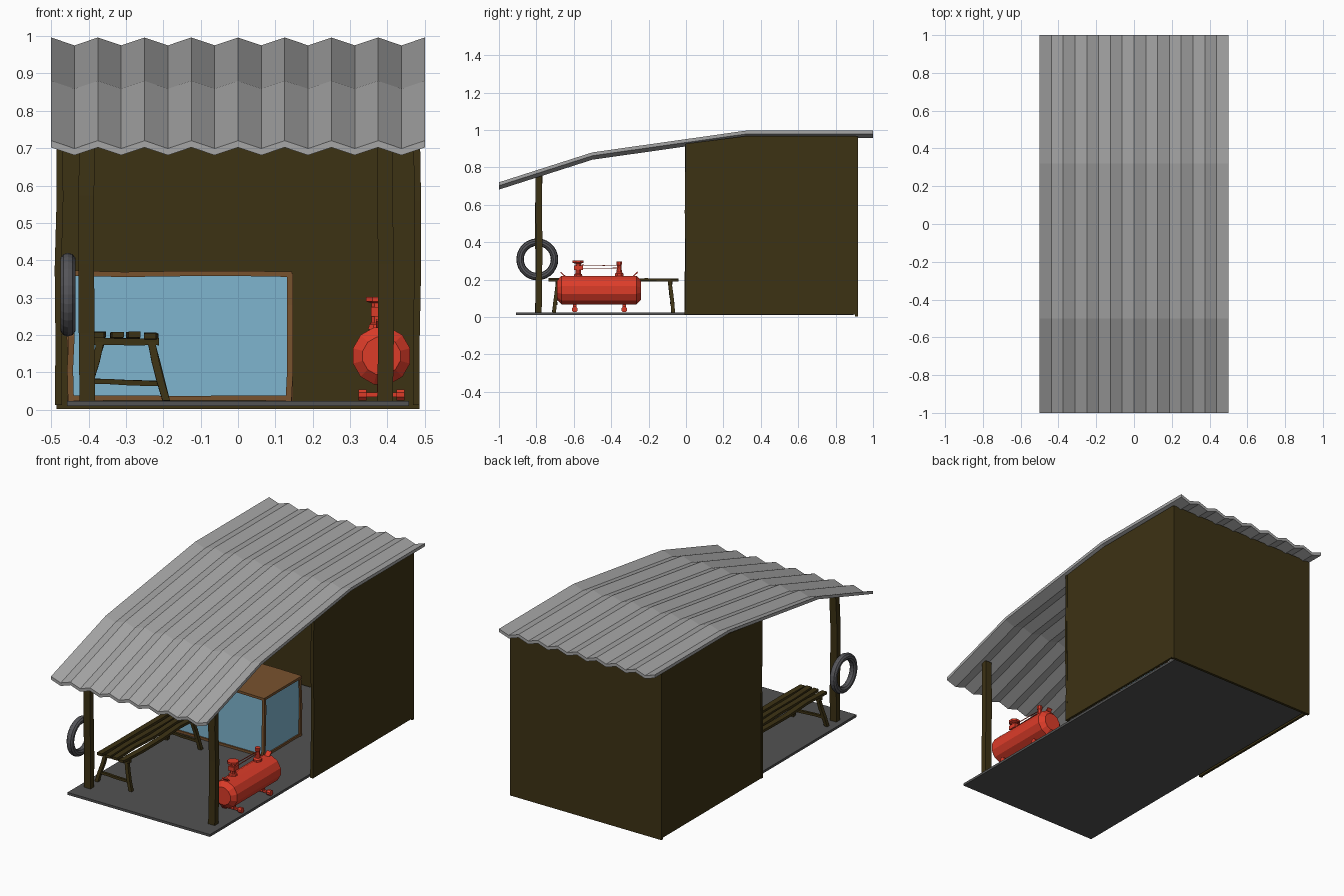
import bpy, bmesh, math, random
from mathutils import Vector, Matrix

if "Cube" in bpy.data.objects:
    bpy.data.objects.remove(bpy.data.objects["Cube"])
random.seed(4)

def material(name, rgb):
    m = bpy.data.materials.new(name)
    m.diffuse_color = (*rgb, 1)
    m.use_nodes = True
    m.node_tree.nodes["Principled BSDF"].inputs["Base Color"].default_value = m.diffuse_color
    return m

TIN = material("tin grey", (0.38, 0.38, 0.38))
WOOD = material("dark wood", (0.046, 0.032, 0.007))
FRAME = material("frame brown", (0.19, 0.085, 0.027))
GLASS = material("glass blue", (0.21, 0.46, 0.62))
FLOOR = material("floor grey", (0.085, 0.085, 0.085))
RUBBER = material("rubber", (0.09, 0.09, 0.1))
RED = material("red paint", (0.72, 0.045, 0.022))

def finish(bm, name, mat):
    bmesh.ops.recalc_face_normals(bm, faces=bm.faces)
    me = bpy.data.meshes.new(name)
    bm.to_mesh(me)
    bm.free()
    me.materials.append(mat)
    ob = bpy.data.objects.new(name, me)
    bpy.context.collection.objects.link(ob)
    return ob

def add_box(bm, x0, x1, y0, y1, z0, z1):
    m = Matrix.Translation(((x0+x1)/2, (y0+y1)/2, (z0+z1)/2)) @ Matrix.Diagonal((x1-x0, y1-y0, z1-z0, 1))
    bmesh.ops.create_cube(bm, size=1, matrix=m)

def box(name, mat, *dims):
    bm = bmesh.new()
    add_box(bm, *dims)
    return finish(bm, name, mat)

def loft(bm, rings):
    """Closed solid through a list of rings of points."""
    vs = [[bm.verts.new(p) for p in r] for r in rings]
    n = len(vs[0])
    for a, b in zip(vs, vs[1:]):
        for i in range(n):
            bm.faces.new((a[i], a[(i+1) % n], b[(i+1) % n], b[i]))
    bm.faces.new(vs[0])
    bm.faces.new(vs[-1])

def add_beam(bm, a, b, w, h, side, wobble=0.0, segs=4):
    """Rough rectangular timber from a to b; w is measured along 'side'."""
    a, b, s = Vector(a), Vector(b), Vector(side)
    u = (b - a).cross(s).normalized()
    rings = []
    for i in range(segs + 1):
        c = a.lerp(b, i / segs)
        c += s * random.uniform(-wobble, wobble) + u * random.uniform(-wobble, wobble)
        rings.append([c + s*w/2*p + u*h/2*q for p, q in ((-1, -1), (1, -1), (1, 1), (-1, 1))])
    loft(bm, rings)

def add_lathe(bm, profile, centre, axis, sides=12, turn=0.0):
    """Turned solid; profile is (distance along axis, radius)."""
    c = Vector(centre)
    rings = []
    for d, r in profile:
        ring = []
        for i in range(sides):
            t = turn + 2*math.pi*i/sides
            p, q = r*math.cos(t), r*math.sin(t)
            ring.append(c + Vector({'x': (d, p, q), 'y': (p, d, q), 'z': (p, q, d)}[axis]))
        rings.append(ring)
    loft(bm, rings)

# corrugated roof sheet: zigzag section lofted along the bent slope
bm = bmesh.new()
rings = []
for y, z in ((-1, 0.72), (-0.5, 0.88), (0.32, 0.996), (1, 0.996)):
    top = [(-0.5 + i/16, y, z - 0.021*(i % 2)) for i in range(17)]
    rings.append(top + [(x, yy, zz - 0.018) for x, yy, zz in reversed(top)])
vs = [[bm.verts.new(p) for p in r] for r in rings]
for a, b in zip(vs, vs[1:]):
    for i in range(34):
        bm.faces.new((a[i], a[(i+1) % 34], b[(i+1) % 34], b[i]))
for r in (vs[0], vs[-1]):
    for i in range(16):
        bm.faces.new((r[i], r[i+1], r[32-i], r[33-i]))
finish(bm, "roof", TIN)

# floor slab
box("floor", FLOOR, -0.457, 0.457, -0.91, 0.895, 0.01, 0.024)

# side walls follow the roof line, back wall closes the hut
for sx, name in ((-1, "left_wall"), (1, "right_wall")):
    bm = bmesh.new()
    loft(bm, [[(sx*x, y, z) for y, z in ((0, 0.012), (0.91, 0.012), (0.91, 0.967), (0.32, 0.967), (0, 0.926))]
              for x in (0.472, 0.486)])
    finish(bm, name, WOOD)
    bm = bmesh.new()
    add_beam(bm, (sx*0.479, 0.002, 0.012), (sx*0.479, 0.002, 0.926), 0.018, 0.014, (1, 0, 0), 0.003, 5)
    finish(bm, name + "_edge", WOOD)
box("back_wall", WOOD, -0.486, 0.486, 0.904, 0.919, 0.002, 0.965)

# porch posts
for x, name in ((-0.406, "left_post"), (0.393, "right_post")):
    bm = bmesh.new()
    add_beam(bm, (x, -0.787, 0.022), (x, -0.787, 0.757), 0.042, 0.034, (1, 0, 0), 0.004, 4)
    finish(bm, name, WOOD)

# tyre hung on the left post
bm = bmesh.new()
N, M = 28, 10
grid = []
for i in range(N):
    t = 2*math.pi*i/N
    grid.append([])
    for j in range(M):
        s = 2*math.pi*j/M
        r = 0.092 + 0.020*math.cos(s)
        grid[-1].append(bm.verts.new((-0.455 + 0.021*math.sin(s), -0.795 + r*math.cos(t), 0.308 + r*math.sin(t))))
for i in range(N):
    for j in range(M):
        a, b = grid[i], grid[(i+1) % N]
        bm.faces.new((a[j], a[(j+1) % M], b[(j+1) % M], b[j]))
finish(bm, "tyre", RUBBER)

# bench: slats, then two splayed trestles
bm = bmesh.new()
for x in (-0.372, -0.325, -0.280, -0.232):
    add_beam(bm, (x, -0.735, 0.198), (x, -0.04, 0.198), 0.032, 0.015, (1, 0, 0), 0.004, 4)
finish(bm, "bench_slats", WOOD)
bm = bmesh.new()
for y, foot in ((-0.685, -0.705), (-0.085, -0.068)):
    add_beam(bm, (-0.388, y, 0.182), (-0.212, y, 0.182), 0.022, 0.018, (0, 1, 0), 0.001)
    for xt, xb in ((-0.368, -0.408), (-0.232, -0.194)):
        add_beam(bm, (xb, foot, 0.024), (xt, y, 0.18), 0.02, 0.02, (1, 0, 0), 0.002, 3)
    add_beam(bm, (-0.395, (y+foot)/2, 0.075), (-0.208, (y+foot)/2, 0.07), 0.014, 0.014, (0, 1, 0), 0.002)
finish(bm, "bench_legs", WOOD)

# glass counter with timber frame and lid
X0, X1, Y0, Y1 = -0.448, 0.137, 0.04, 0.37
box("counter_glass", GLASS, X0, X1, Y0, Y1, 0.026, 0.358)
bm = bmesh.new()
for x in (X0, X1):
    for y in (Y0, Y1):
        add_beam(bm, (x, y, 0.024), (x, y, 0.365), 0.016, 0.016, (1, 0, 0), 0.003)
for y in (Y0, Y1):
    add_beam(bm, (X0, y, 0.031), (X1, y, 0.031), 0.016, 0.013, (0, 1, 0), 0.001)
for x in (X0, X1):
    add_beam(bm, (x, Y0, 0.031), (x, Y1, 0.031), 0.016, 0.013, (1, 0, 0), 0.001)
finish(bm, "counter_frame", FRAME)
bm = bmesh.new()
add_beam(bm, (X0 - 0.008, (Y0+Y1)/2, 0.364), (X1 + 0.008, (Y0+Y1)/2, 0.364), Y1 - Y0 + 0.016, 0.014, (0, 1, 0), 0.002)
finish(bm, "counter_lid", FRAME)

# air compressor tank
CX, CZ = 0.384, 0.144
bm = bmesh.new()
add_lathe(bm, [(-0.69, 0.052), (-0.665, 0.079), (-0.265, 0.079), (-0.24, 0.052)], (CX, 0, CZ), 'y', 12, math.pi/12)
finish(bm, "compressor_tank", RED)

# compressor feet: cross bar with round pads
bm = bmesh.new()
for y in (-0.595, -0.33):
    add_box(bm, CX-0.055, CX+0.055, y-0.007, y+0.007, 0.034, 0.046)
    add_box(bm, CX-0.012, CX+0.012, y-0.010, y+0.010, 0.038, 0.08)
    for s in (-1, 1):
        add_lathe(bm, [(-0.011, 0.016), (0.011, 0.016)], (CX + s*0.051, y, 0.040), 'x', 8, math.pi/8)
finish(bm, "compressor_feet", RED)

# pump and motor on top, with thin pipes between
bm = bmesh.new()
add_lathe(bm, [(0.215, 0.026), (0.228, 0.022), (0.232, 0.016), (0.285, 0.016), (0.29, 0.032), (0.302, 0.032)],
          (CX-0.012, -0.577, 0), 'z', 8, math.pi/8)
add_box(bm, CX-0.028, CX+0.008, -0.598, -0.55, 0.25, 0.275)
finish(bm, "compressor_pump", RED)
bm = bmesh.new()
add_lathe(bm, [(0.215, 0.024), (0.232, 0.024), (0.240, 0.016), (0.275, 0.012), (0.28, 0.015), (0.297, 0.015)],
          (CX-0.008, -0.357, 0), 'z', 8, math.pi/8)
finish(bm, "compressor_valve", RED)
bm = bmesh.new()
add_beam(bm, (CX-0.010, -0.56, 0.278), (CX-0.010, -0.35, 0.273), 0.004, 0.003, (1, 0, 0))
add_beam(bm, (CX-0.010, -0.56, 0.260), (CX-0.010, -0.35, 0.262), 0.004, 0.003, (1, 0, 0))
finish(bm, "compressor_pipes", RED)

# small lifting lugs at both tank ends
bm = bmesh.new()
for y, d in ((-0.645, -1), (-0.285, 1)):
    add_beam(bm, (CX, y, 0.215), (CX, y + d*0.026, 0.24), 0.03, 0.007, (1, 0, 0), 0, 1)
finish(bm, "compressor_lugs", RED)
